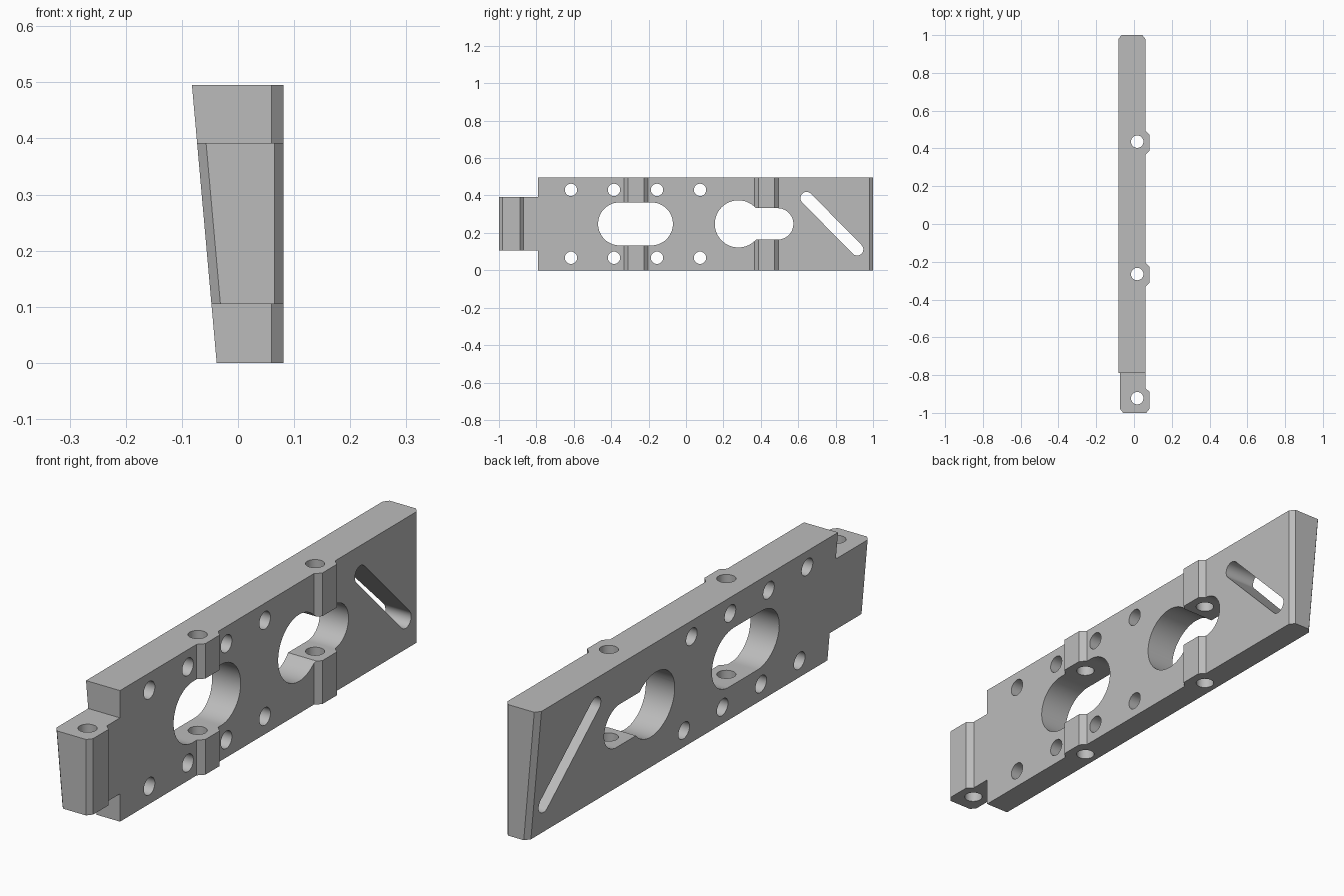
import bpy, bmesh
from math import sin, cos, pi, atan2, radians
from mathutils import Vector

default = bpy.data.objects.get("Cube")
if default:
    bpy.data.objects.remove(default, do_unlink=True)

HEIGHT, MID = 0.495, 0.248
SLANT = 0.089           # lean of the left face per unit of height
FACE, RIB = 0.06, 0.081  # right face and rib face
CH = 0.02               # chamfer size

grey = bpy.data.materials.new("machined grey")
grey.use_nodes = True
grey.diffuse_color = (0.5, 0.5, 0.5, 1)
grey.node_tree.nodes["Principled BSDF"].inputs["Base Color"].default_value = (0.5, 0.5, 0.5, 1)


def prism(name, lower, upper):
    """Solid between two matching loops of 3D points."""
    bm = bmesh.new()
    a = [bm.verts.new(p) for p in lower]
    b = [bm.verts.new(p) for p in upper]
    bm.faces.new(a)
    bm.faces.new(b)
    for i in range(len(a)):
        j = (i + 1) % len(a)
        bm.faces.new((a[i], a[j], b[j], b[i]))
    bmesh.ops.recalc_face_normals(bm, faces=bm.faces)
    mesh = bpy.data.meshes.new(name)
    bm.to_mesh(mesh)
    bm.free()
    mesh.materials.append(grey)
    obj = bpy.data.objects.new(name, mesh)
    bpy.context.collection.objects.link(obj)
    return obj


def capsule(p, q, r, n=24):
    """Outline of a slot from p to q; a circle when they coincide."""
    p, q = Vector(p), Vector(q)
    if p == q:
        return [(p.x + r * cos(pi * i / n), p.y + r * sin(pi * i / n)) for i in range(2 * n)]
    t = atan2(q.y - p.y, q.x - p.x) - pi / 2
    pts = []
    for centre, start in ((q, t), (p, t + pi)):
        pts += [(centre.x + r * cos(start + pi * i / n),
                 centre.y + r * sin(start + pi * i / n)) for i in range(n + 1)]
    return pts


def cut(cutter):
    bpy.context.view_layer.objects.active = block
    mod = block.modifiers.new("cut", "BOOLEAN")
    mod.operation = "DIFFERENCE"
    mod.solver = "EXACT"
    mod.object = cutter
    bpy.ops.object.modifier_apply(modifier=mod.name)
    bpy.data.objects.remove(cutter, do_unlink=True)


def cut_side(outline):
    cut(prism("side_cutter", [(-0.3, y, z) for y, z in outline],
              [(0.3, y, z) for y, z in outline]))


def cut_down(outline, z0, z1):
    cut(prism("vertical_cutter", [(x, y, z0) for x, y in outline],
              [(x, y, z1) for x, y in outline]))


# Plan outline: slanted left side (x < 0), right side with ribs
plan = [(-0.038, 1 - CH), (-0.038, CH - 1), (-0.022, -1), (RIB - 0.016, -1),
        (RIB, CH - 1), (RIB, -0.888), (FACE, -0.868)]
for y in (-0.268, 0.431):
    plan += [(FACE, y - 0.064), (RIB, y - 0.043), (RIB, y + 0.043), (FACE, y + 0.064)]
plan += [(FACE, 1 - CH), (FACE - 0.016, 1), (-0.022, 1)]

# Main block, leaning outwards towards the top on the left
block = prism("slotted_block", [(x, y, 0) for x, y in plan],
              [(x - SLANT * HEIGHT if x < 0 else x, y, HEIGHT) for x, y in plan])

# Steps above and below the front tab
step = [(-0.3, -1.2), (0.3, -1.2), (0.3, -0.79), (-0.3, -0.79)]
cut_down(step, -0.1, 0.105)
cut_down(step, 0.392, 0.6)

# Large openings through the side
cut_side(capsule((-0.355, MID), (-0.185, MID), 0.115, 32))
cut_side(capsule((0.28, MID), (0.28, MID), 0.126, 32))
cut_side(capsule((0.28, MID), (0.49, MID), 0.084))
cut_side(capsule((0.645, 0.386), (0.915, 0.112), 0.033))

# Two rows of small side holes
for y in (-0.615, -0.385, -0.155, 0.075):
    for z in (0.067, 0.43):
        cut_side(capsule((y, z), (y, z), 0.033, 16))

# Vertical pin holes through the ribs and tab
for y in (-0.922, -0.265, 0.436):
    cut_down(capsule((0.017, y), (0.017, y), 0.033, 16), -0.1, 0.6)

bpy.ops.object.select_all(action="DESELECT")
block.select_set(True)
bpy.context.view_layer.objects.active = block
bpy.ops.object.shade_smooth_by_angle(angle=radians(25))
